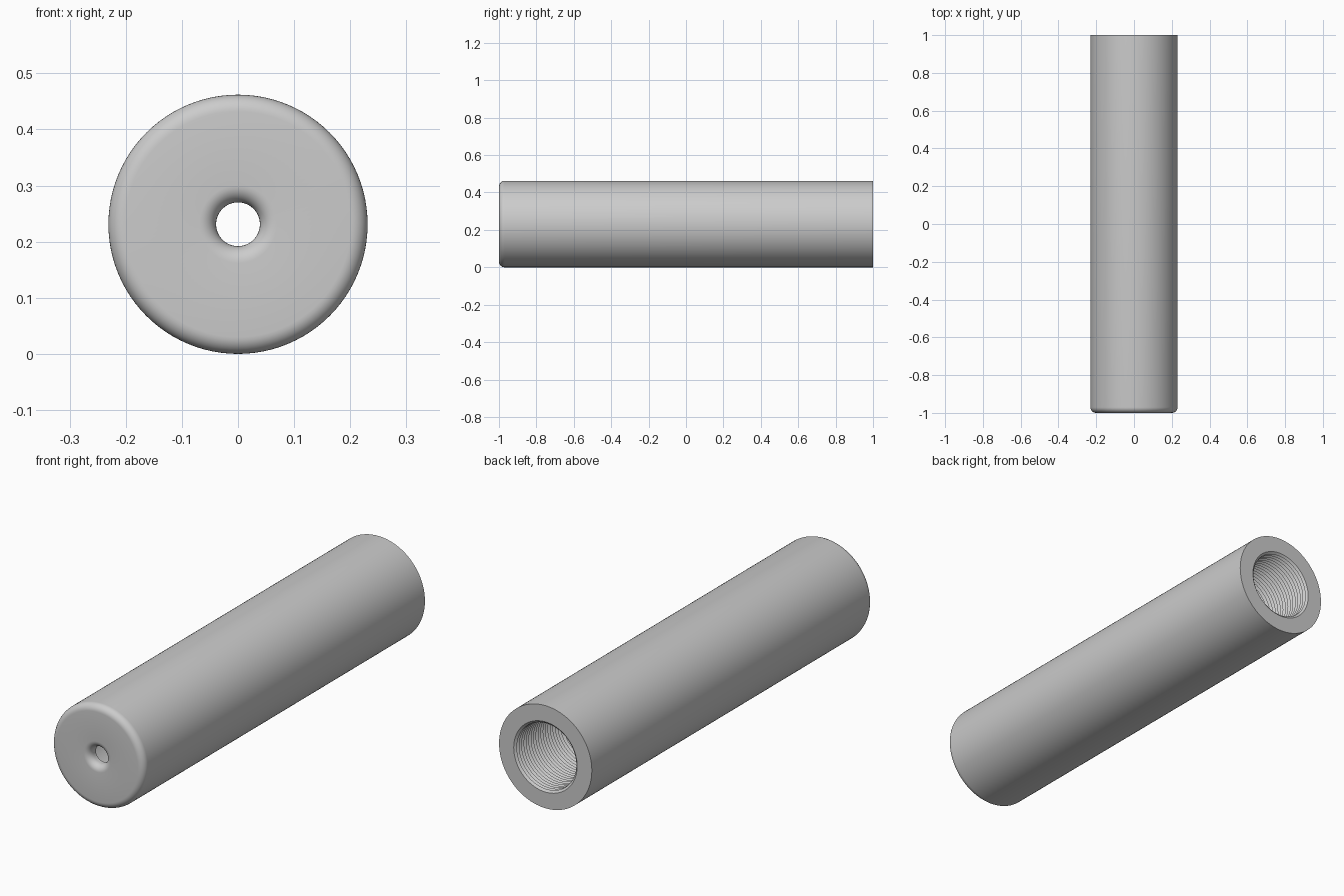
import bpy
import bmesh
import math

# Remove the default object only
cube = bpy.data.objects.get("Cube")
if cube:
    bpy.data.objects.remove(cube, do_unlink=True)

RADIUS, HALF = 0.231, 1.0
HOLE, BORE = 0.039, 0.158
FILLET, WALL = 0.03, 0.045
PITCH, THREAD_DEPTH, THREADS = 0.017, 0.01, 36
SEGMENTS = 96


def arc(radius, y, start, end, steps=8):
    """Quarter round in the (radius, y) plane, angles in degrees."""
    pts = []
    for i in range(steps + 1):
        a = math.radians(start + (end - start) * i / steps)
        pts.append((radius + FILLET * math.cos(a), y + FILLET * math.sin(a)))
    return pts


def lathe(name, profile, material):
    """Revolve a closed (radius, y) profile around the y axis."""
    bm = bmesh.new()
    rings = []
    for r, y in profile:
        ring = []
        for j in range(SEGMENTS):
            a = math.tau * j / SEGMENTS
            ring.append(bm.verts.new((r * math.cos(a), y, RADIUS + r * math.sin(a))))
        rings.append(ring)
    for i, ring in enumerate(rings):
        after = rings[(i + 1) % len(rings)]
        for j in range(SEGMENTS):
            k = (j + 1) % SEGMENTS
            bm.faces.new((ring[j], ring[k], after[k], after[j]))
    bmesh.ops.recalc_face_normals(bm, faces=bm.faces)
    mesh = bpy.data.meshes.new(name)
    bm.to_mesh(mesh)
    bm.free()
    mesh.materials.append(material)
    obj = bpy.data.objects.new(name, mesh)
    bpy.context.collection.objects.link(obj)
    bpy.ops.object.select_all(action='DESELECT')
    obj.select_set(True)
    bpy.context.view_layer.objects.active = obj
    bpy.ops.object.shade_smooth_by_angle(angle=math.radians(30))
    return obj


# Plain grey metal
grey = bpy.data.materials.new("grey metal")
grey.use_nodes = True
colour = (0.6, 0.6, 0.6, 1)
grey.diffuse_color = colour
grey.node_tree.nodes["Principled BSDF"].inputs["Base Color"].default_value = colour

# Rounded front hole, flat front face, rounded rim, plain outside
front = -HALF + FILLET
profile = [(HOLE, -HALF + WALL)]
profile += arc(HOLE + FILLET, front, 180, 270)
profile += arc(RADIUS - FILLET, front, 270, 360)
profile += [(RADIUS, HALF)]

# Threaded bore from the open back end, then a smooth bore to the front wall
for i in range(THREADS):
    y = HALF - i * PITCH
    profile += [(BORE, y), (BORE - THREAD_DEPTH, y - PITCH / 2)]
profile += [(BORE, HALF - THREADS * PITCH), (BORE, -HALF + WALL)]

lathe("threaded_tube", profile, grey)
